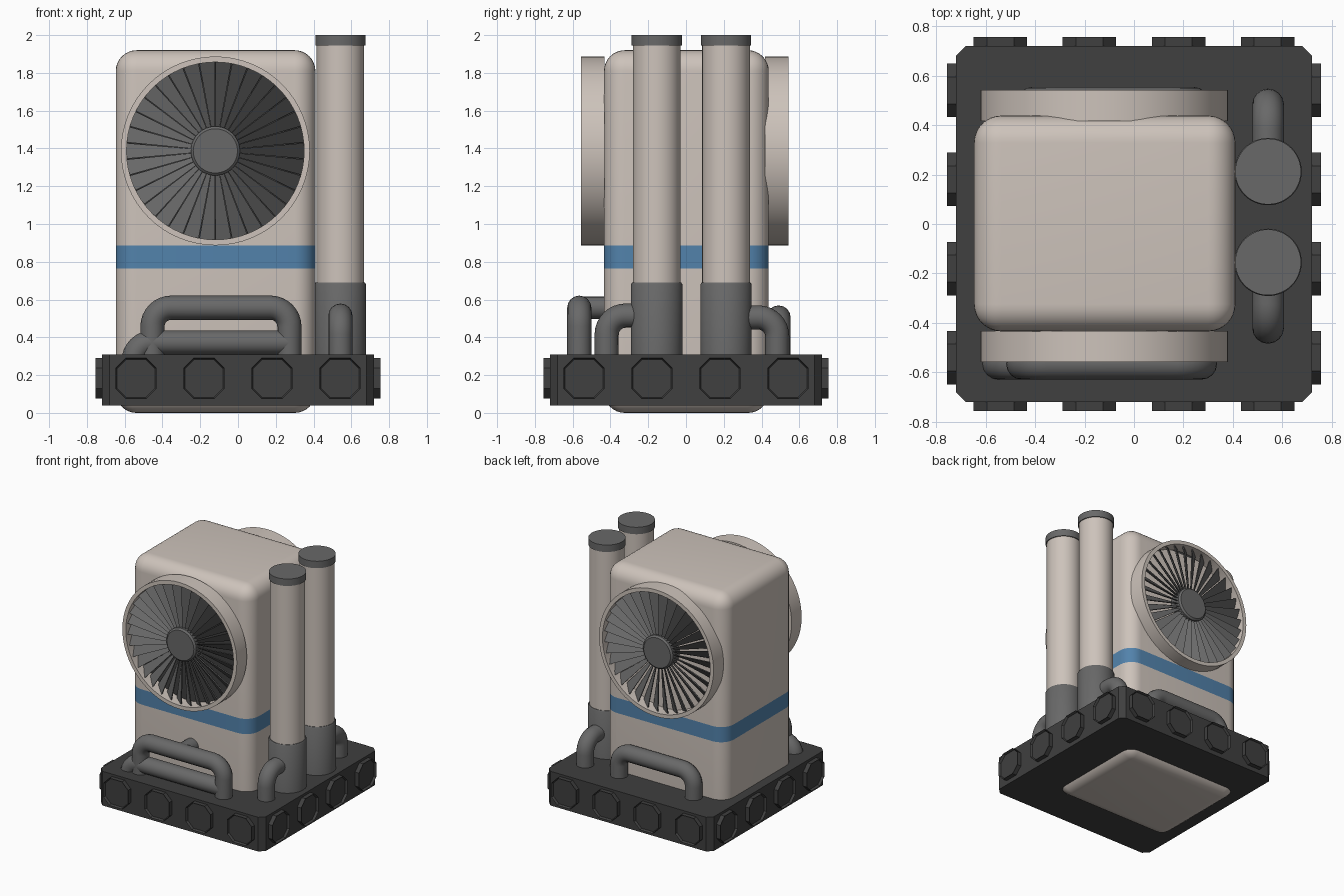
import bpy, bmesh, math
from mathutils import Vector, Matrix

if "Cube" in bpy.data.objects:
    bpy.data.objects.remove(bpy.data.objects["Cube"])


def mat(name, rgb):
    m = bpy.data.materials.new(name)
    m.diffuse_color = (*rgb, 1)
    m.use_nodes = True
    m.node_tree.nodes["Principled BSDF"].inputs["Base Color"].default_value = m.diffuse_color
    return m


BEIGE = mat("warm beige", (0.61, 0.545, 0.495))
BLUE = mat("stripe blue", (0.085, 0.225, 0.41))
DARK = mat("charcoal", (0.05, 0.05, 0.05))
GREY = mat("mid grey", (0.14, 0.14, 0.14))


def finish(bm, name, *mats, smooth=35):
    bmesh.ops.recalc_face_normals(bm, faces=bm.faces[:])
    me = bpy.data.meshes.new(name)
    bm.to_mesh(me)
    bm.free()
    ob = bpy.data.objects.new(name, me)
    bpy.context.collection.objects.link(ob)
    for m in mats:
        me.materials.append(m)
    if smooth:
        bpy.ops.object.select_all(action='DESELECT')
        ob.select_set(True)
        bpy.context.view_layer.objects.active = ob
        bpy.ops.object.shade_smooth_by_angle(angle=math.radians(smooth))
    return ob


def box(lo, hi):
    bm = bmesh.new()
    bmesh.ops.create_cube(bm, size=1)
    lo, hi = Vector(lo), Vector(hi)
    for v in bm.verts:
        v.co = Vector(a * b for a, b in zip(v.co, hi - lo)) + (lo + hi) / 2
    return bm


def lathe(bm, profile, steps=48):
    """Spin (radius, height) points about z."""
    vs = [bm.verts.new((r, 0, z)) for r, z in profile]
    es = [bm.edges.new(p) for p in zip(vs, vs[1:])]
    bmesh.ops.spin(bm, geom=vs + es, cent=(0, 0, 0), axis=(0, 0, 1),
                   angle=2 * math.pi, steps=steps, use_duplicate=False)
    bmesh.ops.remove_doubles(bm, verts=bm.verts[:], dist=1e-5)


def tube(name, pts, r=0.064, bend=0.1):
    """Round pipe along a path with rounded corners."""
    pts = [Vector(p) for p in pts]
    path = [pts[0]]
    for a, b, c in zip(pts, pts[1:], pts[2:]):
        u, w = (a - b).normalized(), (c - b).normalized()
        centre = b + (u + w) * bend
        for i in range(9):
            t = i / 8 * math.pi / 2
            path.append(centre - w * bend * math.cos(t) - u * bend * math.sin(t))
    path.append(pts[-1])
    cu = bpy.data.curves.new(name, 'CURVE')
    cu.dimensions = '3D'
    cu.bevel_depth = r
    cu.bevel_resolution = 6
    cu.use_fill_caps = True
    sp = cu.splines.new('POLY')
    sp.points.add(len(path) - 1)
    for p, co in zip(sp.points, path):
        p.co = (*co, 1)
    cu.materials.append(GREY)
    ob = bpy.data.objects.new(name, cu)
    bpy.context.collection.objects.link(ob)
    bpy.ops.object.select_all(action='DESELECT')
    ob.select_set(True)
    bpy.context.view_layer.objects.active = ob
    bpy.ops.object.convert(target='MESH')
    bpy.ops.object.shade_smooth_by_angle(angle=math.radians(40))


# Rounded housing with a painted stripe
bm = box((-0.647, -0.434, 0.0), (0.41, 0.438, 1.92))
bmesh.ops.bevel(bm, geom=bm.edges[:], offset=0.11, segments=8, profile=0.5, affect='EDGES')
for z in (0.765, 0.885):
    bmesh.ops.bisect_plane(bm, geom=bm.verts[:] + bm.edges[:] + bm.faces[:],
                           plane_co=(0, 0, z), plane_no=(0, 0, 1))
for f in bm.faces:
    f.material_index = int(0.765 < f.calc_center_median().z < 0.885)
finish(bm, "housing", BEIGE, BLUE)

# Base slab with cut corners
bm = box((-0.72, -0.72, 0.04), (0.72, 0.72, 0.31))
bmesh.ops.bevel(bm, geom=[e for e in bm.edges if abs(e.verts[0].co.z - e.verts[1].co.z) > 0.1],
                offset=0.04, segments=1, affect='EDGES')
finish(bm, "base", DARK, smooth=0)

# Octagonal pads, four per side, each with a recessed middle
bm = bmesh.new()
h, c = 0.108, 0.055
octagon = [(-h, -c), (-c, -h), (c, -h), (h, -c), (h, c), (c, h), (-c, h), (-h, c)]
for side in range(4):
    rot = Matrix.Rotation(side * math.pi / 2, 4, 'Z')
    for x in (-0.54, -0.18, 0.18, 0.54):
        front = [bm.verts.new(rot @ Vector((x + a, -0.755, 0.183 + b))) for a, b in octagon]
        back = [bm.verts.new(rot @ Vector((x + a, -0.71, 0.183 + b))) for a, b in octagon]
        for i in range(8):
            j = (i + 1) % 8
            bm.faces.new((front[i], front[j], back[j], back[i]))
        face = bm.faces.new(front)
        bmesh.ops.inset_region(bm, faces=[face], thickness=0.026)
        ring = list(face.verts)
        bmesh.ops.inset_region(bm, faces=[face], thickness=0.008)
        for v in face.verts:
            v.co += rot.to_3x3() @ Vector((0, 0.018, 0))
finish(bm, "base_pads", DARK, smooth=0)

# Fans front and back, modelled facing +z and then turned
BLADES = 34
for label, y, turn in (("front", -0.557, 0), ("back", 0.542, math.pi)):
    place = (Matrix.Translation((-0.12, y, 1.387)) @ Matrix.Rotation(turn, 4, 'Z')
             @ Matrix.Rotation(math.pi / 2, 4, 'X'))
    bm = bmesh.new()
    lathe(bm, [(0.5, -0.125), (0.5, 0), (0.47, 0), (0.47, -0.125), (0.5, -0.125)], 64)
    bm.transform(place)
    finish(bm, label + "_fan_ring", BEIGE)

    bm = bmesh.new()
    lathe(bm, [(0, -0.01), (0.117, -0.01), (0.13, -0.022), (0.13, -0.115), (0, -0.115)])
    bm.transform(place)
    finish(bm, label + "_fan_hub", GREY)

    bm = bmesh.new()
    lathe(bm, [(0, -0.108), (0.475, -0.108), (0.475, -0.12), (0, -0.12)], 64)
    bm.transform(place)
    finish(bm, label + "_fan_backing", DARK)

    bm = bmesh.new()
    half = math.pi / BLADES * 0.95
    for i in range(BLADES):
        mid = 2 * math.pi * i / BLADES
        top, low = [], []
        for r, s, z in ((0.12, 1, -0.03), (0.472, 1, -0.02), (0.472, -1, -0.085), (0.12, -1, -0.06)):
            a = mid + s * half
            top.append(bm.verts.new((r * math.cos(a), r * math.sin(a), z)))
            low.append(bm.verts.new((r * math.cos(a), r * math.sin(a), z - 0.012)))
        bm.faces.new(top)
        bm.faces.new(low[::-1])
        for k in range(4):
            n = (k + 1) % 4
            bm.faces.new((top[k], low[k], low[n], top[n]))
    bm.transform(place)
    finish(bm, label + "_fan_blades", GREY, smooth=0)

# Two tall stacks with sleeves and caps
for label, y in (("front", -0.155), ("back", 0.212)):
    for part, m, prof in (
            ("stack", BEIGE, [(0, 0.2), (0.126, 0.2), (0.126, 1.96), (0, 1.96)]),
            ("sleeve", GREY, [(0, 0.2), (0.136, 0.2), (0.136, 0.68), (0.13, 0.69), (0, 0.69)]),
            ("cap", GREY, [(0, 1.945), (0.133, 1.945), (0.133, 2.0), (0, 2.0)])):
        bm = bmesh.new()
        lathe(bm, prof)
        bm.transform(Matrix.Translation((0.542, y, 0)))
        finish(bm, label + "_" + part, m)

# Elbow pipes from the stacks into the base
tube("front_elbow", [(0.542, -0.155, 0.515), (0.542, -0.42, 0.515), (0.542, -0.42, 0.2)])
tube("back_elbow", [(0.542, 0.212, 0.505), (0.542, 0.483, 0.505), (0.542, 0.483, 0.2)])

# Looped pipes in front and behind
tube("front_upper_pipe", [(-0.453, -0.565, 0.2), (-0.453, -0.565, 0.557),
                          (0.272, -0.565, 0.557), (0.272, -0.565, 0.2)])
tube("front_lower_pipe", [(-0.553, -0.565, 0.2), (-0.553, -0.565, 0.373), (0.272, -0.565, 0.373)])
tube("front_tee_pipe", [(-0.1, -0.565, 0.557), (-0.1, -0.4, 0.557)], r=0.06)
tube("back_pipe", [(-0.41, 0.49, 0.2), (-0.41, 0.49, 0.505),
                   (0.24, 0.49, 0.505), (0.24, 0.49, 0.2)])
